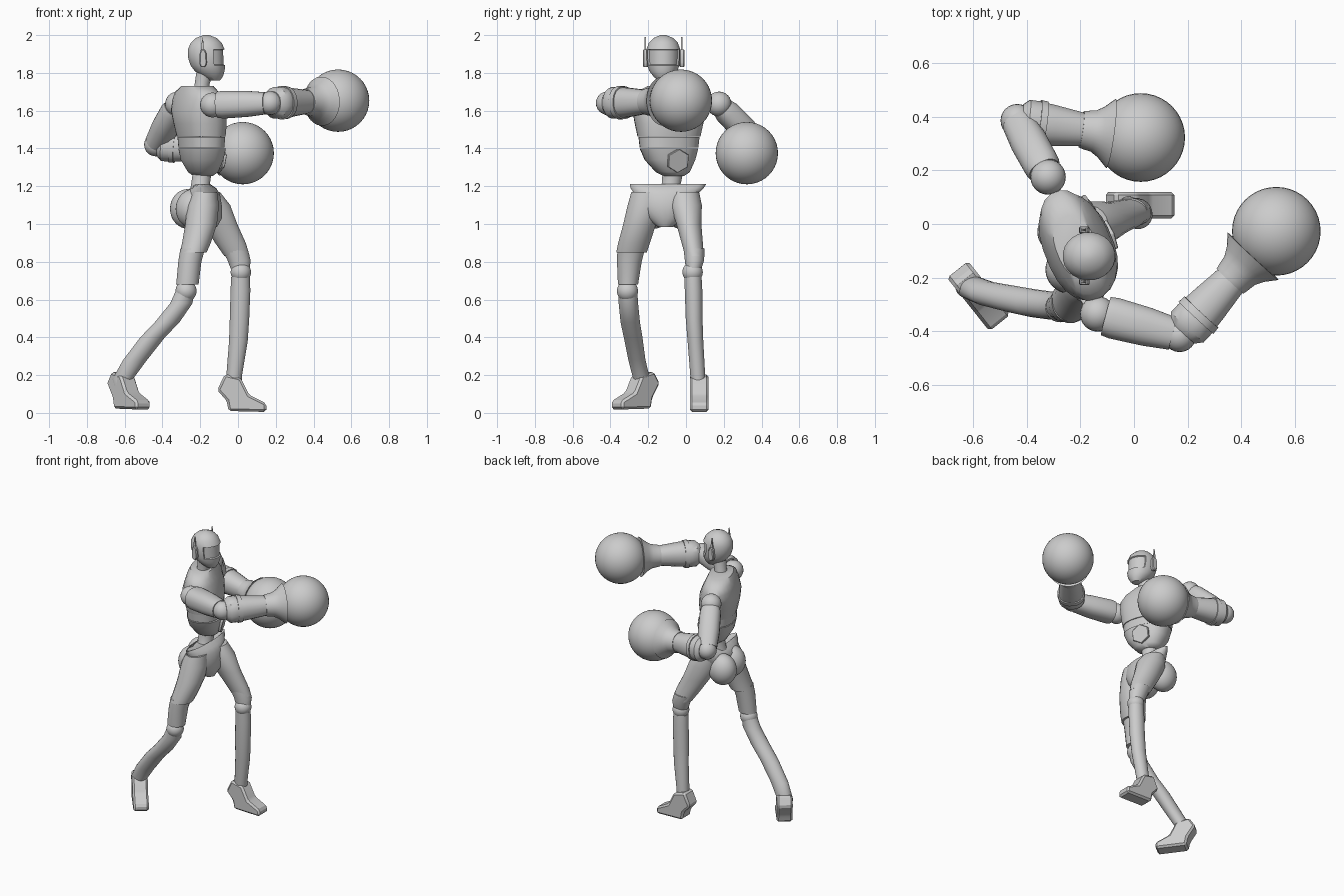
import bpy, bmesh, math
from mathutils import Vector

cube = bpy.data.objects.get("Cube")
if cube:
    bpy.data.objects.remove(cube)

grey = bpy.data.materials.new("plain grey")
grey.use_nodes = True
TONE = (0.6, 0.6, 0.6, 1)
grey.diffuse_color = TONE
grey.node_tree.nodes["Principled BSDF"].inputs["Base Color"].default_value = TONE

UP = Vector((0, 0, 1))
SIDE = Vector((-0.37, 0.93, 0)).normalized()   # torso's left
FRONT = SIDE.cross(UP)                         # torso's forward
Y = Vector((0, 1, 0))


def finish(name, bm, angle=40):
    bmesh.ops.recalc_face_normals(bm, faces=bm.faces)
    mesh = bpy.data.meshes.new(name)
    bm.to_mesh(mesh)
    bm.free()
    mesh.materials.append(grey)
    ob = bpy.data.objects.new(name, mesh)
    bpy.context.collection.objects.link(ob)
    bpy.ops.object.select_all(action='DESELECT')
    ob.select_set(True)
    bpy.context.view_layer.objects.active = ob
    bpy.ops.object.shade_smooth_by_angle(angle=math.radians(angle))
    return ob


def skin(rings, side=None, sides=20, power=1.0):
    """Loft ellipses (centre, half width, half depth); level rings if side is given."""
    bm = bmesh.new()
    pts = [Vector(r[0]) for r in rings]
    loops = []
    for i, (c, a, b) in enumerate(rings):
        if side:
            u, v = side, side.cross(UP)
        else:
            t = (pts[min(i + 1, len(pts) - 1)] - pts[max(i - 1, 0)]).normalized()
            u = t.cross(UP).normalized()
            v = u.cross(t)
        loop = []
        for k in range(sides):
            w = math.tau * (k + 0.5) / sides
            x, y = math.cos(w), math.sin(w)
            x, y = (math.copysign(abs(n) ** power, n) for n in (x, y))
            loop.append(bm.verts.new(pts[i] + u * x * a + v * y * b))
        loops.append(loop)
    for lo, hi in zip(loops, loops[1:]):
        for k in range(sides):
            n = (k + 1) % sides
            bm.faces.new((lo[k], lo[n], hi[n], hi[k]))
    bm.faces.new(loops[0])
    bm.faces.new(loops[-1])
    return bm


def loft(name, rings, **kw):
    return finish(name, skin(rings, **kw))


def ball(name, c, r, scale=(1, 1, 1), seg=32):
    bm = bmesh.new()
    bmesh.ops.create_uvsphere(bm, u_segments=seg, v_segments=seg // 2, radius=r)
    bmesh.ops.scale(bm, vec=scale, verts=bm.verts)
    bmesh.ops.translate(bm, vec=c, verts=bm.verts)
    return finish(name, bm)


def slab(name, outline, origin, u, v, thick, bevel=0.0):
    """Flat outline in the u, v plane, thickened evenly across it."""
    bm = bmesh.new()
    n = u.cross(v)
    vs = [bm.verts.new(Vector(origin) + u * p + v * q - n * thick / 2) for p, q in outline]
    face = bm.faces.new(vs)
    top = bmesh.ops.extrude_face_region(bm, geom=[face])["geom"]
    bmesh.ops.translate(bm, vec=n * thick, verts=[g for g in top if isinstance(g, bmesh.types.BMVert)])
    if bevel:
        bmesh.ops.bevel(bm, geom=bm.edges[:], offset=bevel, segments=1, affect='EDGES')
    return finish(name, bm, 30)


# Head with a sunken visor
head = skin([((-0.125, -0.12, 1.76), .03, .03), ((-0.135, -0.12, 1.78), .052, .055),
             ((-0.15, -0.12, 1.81), .075, .08), ((-0.16, -0.12, 1.84), .086, .092),
             ((-0.167, -0.12, 1.88), .09, .098), ((-0.168, -0.12, 1.925), .09, .098),
             ((-0.168, -0.12, 1.96), .077, .082), ((-0.168, -0.12, 1.985), .052, .055),
             ((-0.168, -0.12, 2.0), .015, .015)], side=Y, sides=24)
visor = [f for f in head.faces if 1.83 < f.calc_center_median().z < 1.93
         and f.calc_center_median().x > -0.125]
bmesh.ops.recalc_face_normals(head, faces=head.faces)
bmesh.ops.inset_region(head, faces=visor, thickness=0.004, depth=-0.008, use_even_offset=True)
finish("head", head)
loft("neck", [((-0.2, -0.11, 1.66), .055, .05), ((-0.19, -0.115, 1.74), .04, .04),
              ((-0.175, -0.12, 1.81), .045, .045)], side=Y)
X = Vector((1, 0, 0))
ear = [(-.012, -.055), (.012, -.055), (.02, -.035), (.018, .02), (.008, .04), (-.008, .04), (-.018, .02), (-.02, -.035)]
fin = [(-.012, 0), (.01, 0), (0, .08)]
for side, y in (("right", -0.215), ("left", -0.022)):
    slab(side + "_ear", ear, (-0.185, y, 1.885), X, UP, 0.026, 0.005)
    slab(side + "_antenna", fin, (-0.187, y, 1.91), X, UP, 0.008)

# Torso in three bands, turned away from the hips
loft("chest", [((-0.195, -0.09, 1.462), .17, .115), ((-0.2, -0.09, 1.53), .185, .125),
               ((-0.21, -0.085, 1.6), .205, .125), ((-0.215, -0.08, 1.66), .215, .105),
               ((-0.218, -0.08, 1.70), .19, .09), ((-0.215, -0.085, 1.73), .12, .075)],
     side=SIDE, sides=24, power=0.85)
loft("rib_band", [((-0.193, -0.09, 1.405), .158, .11), ((-0.195, -0.09, 1.46), .165, .112)],
     side=SIDE, sides=24, power=0.85)
loft("abdomen", [((-0.185, -0.065, 1.255), .055, .05), ((-0.185, -0.07, 1.275), .09, .075),
                 ((-0.19, -0.085, 1.34), .135, .105), ((-0.19, -0.09, 1.40), .157, .115)],
     side=SIDE, sides=24, power=0.85)
hexagon = [(.065 * math.sin(math.tau * k / 6), .065 * math.cos(math.tau * k / 6)) for k in range(6)]
slab("belly_plate", hexagon, Vector((-0.19, -0.09, 1.335)) + FRONT * .108 + SIDE * .008,
     SIDE, (UP + FRONT * .2).normalized(), 0.018, 0.003)
loft("waist", [((-0.2, -0.085, 1.15), .07, .065), ((-0.2, -0.08, 1.2), .05, .05),
               ((-0.19, -0.07, 1.27), .055, .05)], side=Y)

# Pelvis with flared hip corners
loft("pelvis", [((-0.16, -0.11, .985), .04, .05), ((-0.165, -0.11, 1.03), .1, .08),
                ((-0.18, -0.11, 1.1), .165, .095), ((-0.185, -0.105, 1.16), .17, .09),
                ((-0.185, -0.1, 1.19), .195, .07), ((-0.185, -0.095, 1.213), .205, .035),
                ((-0.19, -0.09, 1.195), .12, .05)], side=Y, sides=24)
ball("left_buttock", (-0.265, -0.03, 1.08), .1, (.95, .85, 1.05))
ball("right_buttock", (-0.235, -0.17, 1.08), .1, (.95, .9, 1.05))

# Right leg, trailing
loft("right_thigh", [((-0.175, -0.205, 1.17), .085, .065), ((-0.185, -0.215, 1.1), .095, .085),
                     ((-0.195, -0.245, 1.0), .088, .085), ((-0.22, -0.275, .9), .085, .077),
                     ((-0.237, -0.288, .85), .082, .072)], side=Y)
loft("right_knee_guard", [((-0.24, -0.29, .87), .074, .066), ((-0.255, -0.3, .80), .066, .062),
                          ((-0.268, -0.307, .68), .054, .06)], side=Y)
ball("right_knee", (-0.275, -0.31, .645), .056)
loft("right_shin", [((-0.278, -0.308, .655), .05, .048), ((-0.3, -0.305, .58), .052, .06),
                    ((-0.375, -0.295, .48), .052, .066), ((-0.452, -0.28, .4), .05, .066),
                    ((-0.545, -0.26, .28), .046, .064), ((-0.61, -0.235, .18), .045, .055),
                    ((-0.615, -0.235, .12), .04, .04)], side=Y)

# Left leg, leading
loft("left_thigh", [((-0.17, -0.01, 1.17), .08, .075), ((-0.14, -0.0, 1.1), .085, .1),
                    ((-0.095, .015, 1.0), .067, .092), ((-0.04, .033, .9), .057, .082),
                    ((-0.005, .045, .83), .05, .068)], side=Y)
loft("left_knee_guard", [((-0.02, .042, .87), .056, .07), ((.005, .045, .81), .052, .062),
                         ((.012, .04, .765), .042, .052)], side=Y)
ball("left_knee", (.015, .035, .745), .054)
loft("left_shin", [((.013, .037, .72), .046, .05), ((.013, .04, .65), .047, .053),
                   ((.008, .043, .5), .045, .052), ((.002, .05, .38), .042, .05),
                   ((-0.02, .062, .2), .04, .042), ((-0.02, .068, .12), .038, .038)], side=Y)


# Feet with a raised heel spur
def foot(name, origin, forward, spur):
    shape = [(-.05, .2), (-.09, spur), (-.04, .06), (-.03, .005), (.17, .0),
             (.17, .045), (.08, .09), (.035, .18)]
    slab(name, shape, origin, forward, UP, 0.1, 0.012)


foot("left_foot", (-0.02, .07, .005), X, .115)
foot("right_foot", (-0.605, -0.235, .018), Vector((.62, -.78, 0)).normalized(), .14)


# Arms: ball shoulder, tapered sleeve, ball elbow, bell forearm, round glove
def arm(side, shoulder, elbow, glove, sleeve):
    s, e, g = Vector(shoulder), Vector(elbow), Vector(glove)
    ball(side + "_shoulder", s, .066, seg=24)
    loft(side + "_upper_arm", [(s.lerp(e, t), r, r * .95) for t, r in sleeve], power=0.85)
    ball(side + "_elbow", e, .062, seg=24)
    ways = ((.03, .062), (.08, .084), (.15, .084), (.3, .077), (.55, .062))
    loft(side + "_forearm", [(e.lerp(g, t), r, r) for t, r in ways], power=0.9)
    loft(side + "_cuff", [(e.lerp(g, t), r, r) for t, r in ((.17, .089), (.225, .087))], power=0.9)
    ways = ((.52, .068), (.55, .072), (.62, .078), (.68, .095), (.76, .13))
    loft(side + "_glove_neck", [(e.lerp(g, t), r, r) for t, r in ways], sides=32)
    ball(side + "_glove", g, .165, seg=40)


arm("right", (-0.135, -0.335, 1.63), (.17, -0.415, 1.64), (.53, -0.027, 1.653),
    ((.1, .074), (.2, .078), (.6, .073), (.92, .062)))
arm("left", (-0.32, .175, 1.635), (-0.435, .385, 1.42), (.025, .322, 1.375),
    ((.1, .06), (.2, .068), (.6, .07), (.95, .062)))
